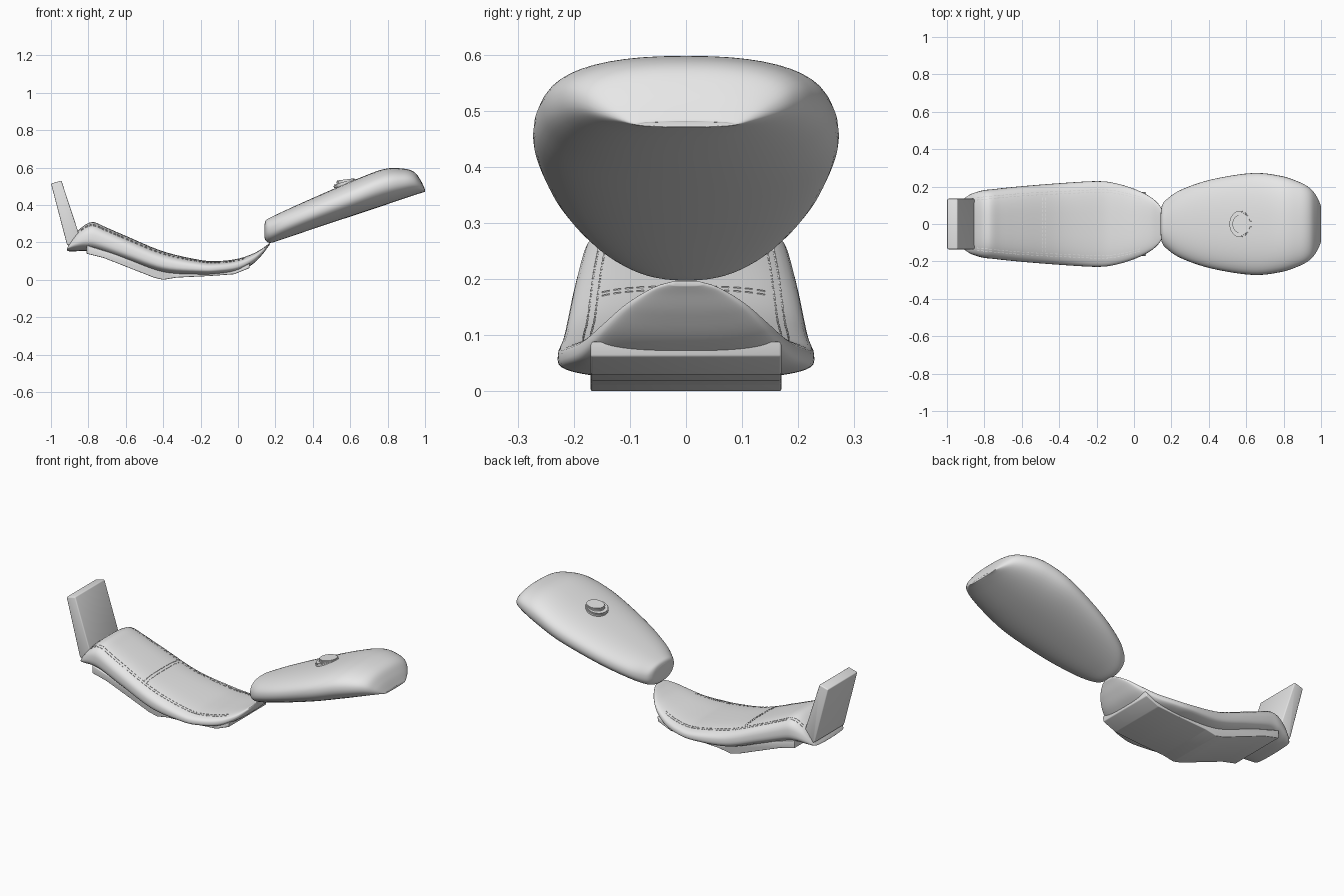
import bpy, bmesh, math
from mathutils import Vector

if "Cube" in bpy.data.objects:
    bpy.data.objects.remove(bpy.data.objects["Cube"], do_unlink=True)

GREY = bpy.data.materials.new("light grey")
GREY.use_nodes = True
GREY.diffuse_color = (0.8, 0.8, 0.8, 1)
GREY.node_tree.nodes["Principled BSDF"].inputs["Base Color"].default_value = (0.8, 0.8, 0.8, 1)


def finish(name, bm, angle=40):
    bmesh.ops.recalc_face_normals(bm, faces=bm.faces)
    mesh = bpy.data.meshes.new(name)
    bm.to_mesh(mesh)
    bm.free()
    obj = bpy.data.objects.new(name, mesh)
    bpy.context.collection.objects.link(obj)
    mesh.materials.append(GREY)
    bpy.ops.object.select_all(action="DESELECT")
    obj.select_set(True)
    bpy.context.view_layer.objects.active = obj
    bpy.ops.object.shade_smooth_by_angle(angle=math.radians(angle))
    return obj


def smooth_path(points, steps):
    """Catmull-Rom interpolation of tuples of any length."""
    pts = [Vector(p) for p in points]
    pts = [pts[0]] + pts + [pts[-1]]
    out = []
    for a, b, c, d in zip(pts, pts[1:], pts[2:], pts[3:]):
        for k in range(steps):
            t = k / steps
            out.append(0.5 * (2 * b + (c - a) * t + (2 * a - 5 * b + 4 * c - d) * t * t
                              + (3 * b - a - 3 * c + d) * t ** 3))
    return out + [pts[-1]]


def spow(v, e):
    return math.copysign(abs(v) ** e, v)


def loft(name, stations, waist, upper, lower, lean=0.0, sides=48):
    """Stations are (x, half width, bottom z, top z); sections are superellipses."""
    bm = bmesh.new()
    rings = []
    for x, w, z0, z1 in smooth_path(stations, 6):
        mid = z0 + (z1 - z0) * waist
        ring = []
        for i in range(sides):
            a = 2 * math.pi * i / sides
            c, s = math.cos(a), math.sin(a)
            n = upper if s > 0 else lower
            z = mid + spow(s, 2 / n) * (z1 - mid if s > 0 else mid - z0)
            fade = max(0.0, min(1.0, (-0.72 - x) / 0.15))
            ring.append(bm.verts.new((x + lean * fade * (z - z0), w * spow(c, 2 / n), z)))
        rings.append(ring)
    for r, q in zip(rings, rings[1:]):
        for i in range(sides):
            j = (i + 1) % sides
            bm.faces.new((r[i], r[j], q[j], q[i]))
    bm.faces.new(rings[0])
    bm.faces.new(rings[-1])
    return finish(name, bm)


def side_plate(name, outline, half, bevel):
    """Extrude an outline in the xz plane across the width."""
    bm = bmesh.new()
    f = bm.faces.new([bm.verts.new((x, -half, z)) for x, z in outline])
    ext = bmesh.ops.extrude_face_region(bm, geom=[f])["geom"]
    bmesh.ops.translate(bm, vec=(0, 2 * half, 0),
                        verts=[v for v in ext if isinstance(v, bmesh.types.BMVert)])
    if bevel:
        bmesh.ops.bevel(bm, geom=bm.edges[:], offset=bevel, segments=3,
                        profile=0.5, affect="EDGES")
    return finish(name, bm, 30)


# Fuel tank
loft("fuel_tank", [
    (0.143, 0.06, 0.222, 0.302), (0.15, 0.10, 0.208, 0.32), (0.175, 0.132, 0.198, 0.334),
    (0.25, 0.182, 0.221, 0.37), (0.41, 0.237, 0.275, 0.442), (0.63, 0.272, 0.348, 0.537),
    (0.78, 0.258, 0.398, 0.592), (0.88, 0.226, 0.432, 0.595), (0.94, 0.192, 0.452, 0.578),
    (0.975, 0.15, 0.463, 0.535), (0.998, 0.10, 0.47, 0.488), (1.0, 0.08, 0.472, 0.48),
], 0.52, 2.4, 2.2)

# Seat cushion with its thin tongue toward the tank
seat = loft("seat_cushion", [
    (-0.915, 0.13, 0.16, 0.185), (-0.905, 0.145, 0.153, 0.225), (-0.875, 0.165, 0.152, 0.28),
    (-0.82, 0.18, 0.155, 0.307), (-0.75, 0.187, 0.145, 0.298), (-0.6, 0.202, 0.095, 0.235),
    (-0.4, 0.218, 0.03, 0.152), (-0.2, 0.229, 0.022, 0.106), (-0.1, 0.218, 0.027, 0.101),
    (0.0, 0.188, 0.042, 0.113), (0.08, 0.15, 0.085, 0.14), (0.13, 0.108, 0.135, 0.168),
    (0.16, 0.06, 0.175, 0.19), (0.17, 0.03, 0.188, 0.197),
], 0.42, 3.0, 2.6, lean=0.3)

# Base pan under the cushion
top = [(0.065, 0.09), (0.0, 0.055), (-0.2, 0.045), (-0.36, 0.042), (-0.6, 0.12), (-0.81, 0.185)]
under = [(-0.81, 0.14), (-0.72, 0.118), (-0.45, 0.012), (-0.4, 0.0), (-0.33, 0.012),
         (-0.16, 0.02), (-0.02, 0.03), (0.06, 0.062)]
side_plate("seat_base", top + under, 0.17, 0.004)

# Backrest
side_plate("backrest", [(-1.0, 0.515), (-0.944, 0.53), (-0.852, 0.25), (-0.9, 0.182), (-0.915, 0.19)],
           0.135, 0.006)

# Stitch seams, half sunk into the cushion top
bpy.context.view_layer.update()


def stitches(name, path, length=0.014, gap=0.006):
    bm = bmesh.new()
    pts = smooth_path(path, 40)
    run, start = 0.0, pts[0]
    for a, b in zip(pts, pts[1:]):
        run += (b - a).length
        if run < length + gap:
            continue
        d = (b - start).normalized()
        ends = []
        for p in (start, start + d * length):
            hit, loc, _, _ = seat.ray_cast((p.x, p.y, 1), (0, 0, -1))
            if hit:
                ends.append(loc)
        run, start = 0.0, b
        if len(ends) == 2:
            side = Vector((-d.y, d.x, 0)) * 0.0015
            lift = Vector((0, 0, 0.0015))
            lo = [bm.verts.new(e + s - lift) for e, s in
                  ((ends[0], side), (ends[1], side), (ends[1], -side), (ends[0], -side))]
            hi = [bm.verts.new(v.co + 2 * lift) for v in lo]
            bm.faces.new(lo)
            bm.faces.new(hi)
            for i in range(4):
                j = (i + 1) % 4
                bm.faces.new((lo[i], lo[j], hi[j], hi[i]))
    finish(name, bm)


for label, sy in (("left", 1), ("right", -1)):
    for row, off in (("inner", 0.0), ("outer", 0.013)):
        stitches(f"{label}_{row}_stitches", [
            (x, sy * (y + off), 0) for x, y in
            ((-0.84, 0.128), (-0.6, 0.15), (-0.35, 0.163), (-0.13, 0.168), (0.05, 0.128))])
for row, x in (("front", -0.475), ("rear", -0.49)):
    stitches(f"{row}_cross_stitches", [(x, -0.15, 0), (x, 0, 0), (x, 0.15, 0)])


# Filler cap: collar, lid and grip bar, leaning slightly with the tank
def disc(name, centre, radius, depth, tilt, scale_x=1.0):
    bm = bmesh.new()
    bmesh.ops.create_cone(bm, cap_ends=True, segments=40, radius1=radius,
                          radius2=radius, depth=depth)
    rims = [e for e in bm.edges if abs(e.verts[0].co.z - e.verts[1].co.z) < 1e-6]
    bmesh.ops.bevel(bm, geom=rims, offset=depth * 0.25, segments=2, affect="EDGES")
    obj = finish(name, bm)
    obj.location = centre
    obj.rotation_euler = (0, -tilt, 0)
    obj.scale.x = scale_x


disc("filler_collar", (0.567, 0, 0.513), 0.07, 0.022, math.radians(17), 0.82)
disc("filler_lid", (0.578, 0, 0.527), 0.052, 0.02, math.radians(7))
